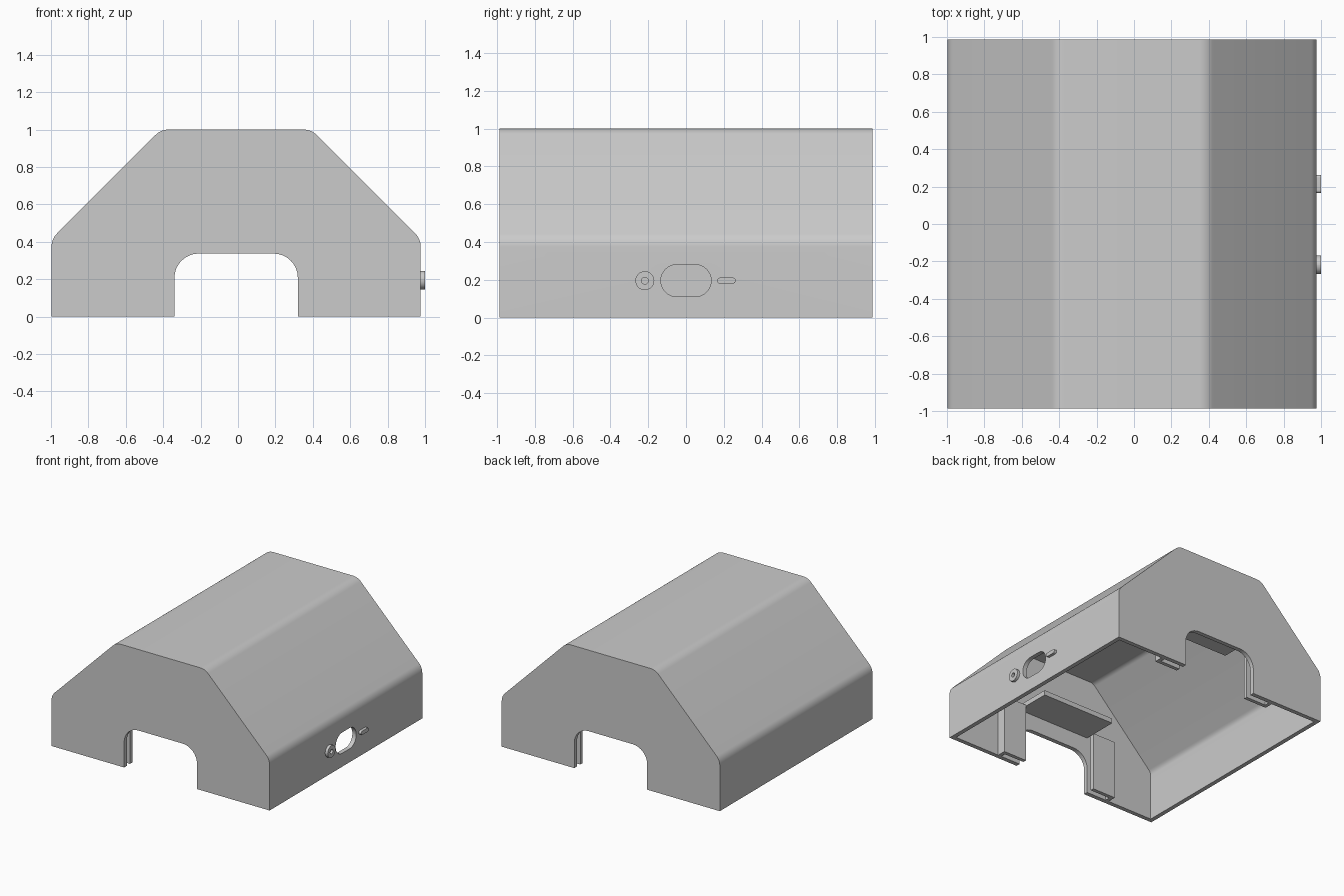
import bpy
import bmesh
import math
from mathutils import Vector

if "Cube" in bpy.data.objects:
    bpy.data.objects.remove(bpy.data.objects["Cube"])

grey = bpy.data.materials.new("light grey plastic")
grey.use_nodes = True
grey.diffuse_color = (0.6, 0.6, 0.6, 1)
grey.node_tree.nodes["Principled BSDF"].inputs["Base Color"].default_value = (0.6, 0.6, 0.6, 1)

WALL = 0.035      # shell thickness
END = 0.987       # half length
MID = -0.01       # centre of the body in x
HALF = 0.987      # half width
PORT_Z = 0.195


def fillet(corners, steps=8):
    """Round each (u, v, radius) corner of a closed polygon."""
    out = []
    for i, (u, v, r) in enumerate(corners):
        p = Vector((u, v))
        if r == 0:
            out.append(p)
            continue
        a = (Vector(corners[i - 1][:2]) - p).normalized()
        b = (Vector(corners[(i + 1) % len(corners)][:2]) - p).normalized()
        half = a.angle(b) / 2
        centre = p + (a + b).normalized() * (r / math.sin(half))
        start = p + a * (r / math.tan(half)) - centre
        end = p + b * (r / math.tan(half)) - centre
        turn = math.atan2(start.x * end.y - start.y * end.x, start.dot(end))
        for k in range(steps + 1):
            t = turn * k / steps
            c, s = math.cos(t), math.sin(t)
            out.append(centre + Vector((start.x * c - start.y * s, start.x * s + start.y * c)))
    return out


def prism(name, outline, axis, lo, hi):
    """Extrude an outline (x,z) along y, or (y,z) along x."""
    bm = bmesh.new()
    place = (lambda p, d: (p.x, d, p.y)) if axis == "y" else (lambda p, d: (d, p.x, p.y))
    face = bm.faces.new([bm.verts.new(place(p, lo)) for p in outline])
    new = bmesh.ops.extrude_face_region(bm, geom=[face])["geom"]
    shift = (0, hi - lo, 0) if axis == "y" else (hi - lo, 0, 0)
    bmesh.ops.translate(bm, vec=shift, verts=[g for g in new if isinstance(g, bmesh.types.BMVert)])
    bmesh.ops.recalc_face_normals(bm, faces=bm.faces)
    mesh = bpy.data.meshes.new(name)
    bm.to_mesh(mesh)
    bm.free()
    mesh.materials.append(grey)
    obj = bpy.data.objects.new(name, mesh)
    bpy.context.collection.objects.link(obj)
    return obj


def rect(u0, u1, v0, v1, r=0):
    return fillet([(u0, v0, r), (u1, v0, r), (u1, v1, r), (u0, v1, r)])


def box(name, x0, x1, y0, y1, z0, z1):
    return prism(name, rect(x0, x1, z0, z1), "y", y0, y1)


def cut(obj, cutters):
    """Subtract the cutters, then discard them."""
    for c in cutters:
        c.hide_render = True
        m = obj.modifiers.new("cut", "BOOLEAN")
        m.operation, m.solver, m.object = "DIFFERENCE", "EXACT", c
    mesh = bpy.data.meshes.new_from_object(obj.evaluated_get(bpy.context.evaluated_depsgraph_get()))
    obj.modifiers.clear()
    obj.data = mesh
    for c in cutters:
        bpy.data.objects.remove(c)


def hood_outline(inset, bottom):
    """Gabled cross-section, offset inwards by the inset."""
    side, slope = HALF - inset, inset * math.tan(math.pi / 8)
    r = 0.1 - inset
    pts = [(side, bottom, 0), (side, 0.415 - slope, r), (0.402 - slope, 1 - inset, r)]
    pts += [(-u, v, w) for u, v, w in reversed(pts)]
    return fillet([(u + MID, v, w) for u, v, w in pts])


# Hollow hood with an arch in each end and a port in the side
shell = prism("hood_shell", hood_outline(0, 0), "y", -END, END)
hollow = prism("hollow_cutter", hood_outline(WALL, -0.1), "y", WALL - END, END - WALL)
arch = fillet([(MID - 0.33, -0.2, 0), (MID + 0.33, -0.2, 0),
               (MID + 0.33, 0.337, 0.13), (MID - 0.33, 0.337, 0.13)])
port = rect(-0.133, 0.133, PORT_Z - 0.085, PORT_Z + 0.085, 0.0845)
cut(shell, [hollow,
            prism("arch_cutter", arch, "y", -1.2, 1.2),
            prism("port_cutter", port, "x", 0.8, 1.2)])

# Raised ring and bar beside the port
FACE = MID + HALF - 0.01
ring = prism("port_ring", rect(-0.268, -0.168, PORT_Z - 0.05, PORT_Z + 0.05, 0.0499), "x", FACE, 1)
cut(ring, [prism("ring_cutter", rect(-0.236, -0.2, PORT_Z - 0.018, PORT_Z + 0.018, 0.0179),
                 "x", FACE + 0.005, 1.1)])
bar = prism("port_bar", rect(0.165, 0.263, PORT_Z - 0.016, PORT_Z + 0.016, 0.0159), "x", FACE, 1)

# Panel guides: slotted channels beside each arch, with a stop ledge above
inner = END - WALL
for end_name, s in (("front", -1), ("back", 1)):
    for side_name, d in (("left", 1), ("right", -1)):
        def span(a, b):
            return sorted((MID + d * a, MID + d * b))
        name = end_name + "_" + side_name
        box(name + "_guide_plate", *span(0.33, 0.54), *sorted((s * 0.91, s * 0.88)), 0, 0.48)
        box(name + "_guide_side", *span(0.51, 0.54), *sorted((s * inner, s * 0.91)), 0, 0.48)
    box(end_name + "_stop_ledge", MID - 0.33, MID + 0.33, *sorted((s * inner, s * 0.66)), 0.47, 0.51)

# Smooth the rounded edges only
bpy.ops.object.select_all(action="DESELECT")
for obj in (shell, ring, bar):
    obj.select_set(True)
bpy.context.view_layer.objects.active = shell
bpy.ops.object.shade_smooth_by_angle(angle=math.radians(30))
